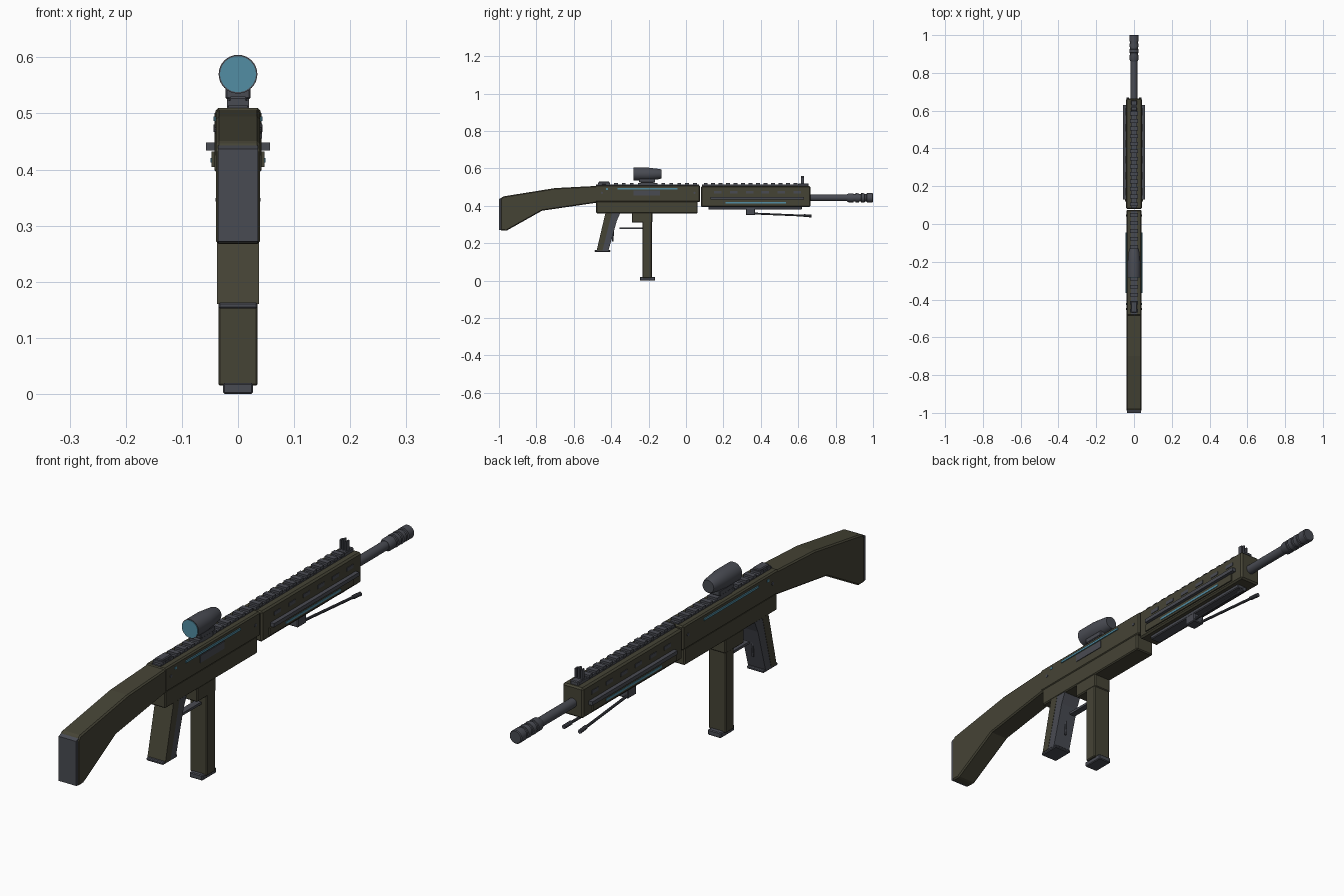
import bpy, bmesh, math
from mathutils import Vector, Matrix

if "Cube" in bpy.data.objects:
    bpy.data.objects.remove(bpy.data.objects["Cube"])


def material(name, rgb):
    m = bpy.data.materials.new(name)
    m.diffuse_color = (*rgb, 1)
    m.use_nodes = True
    m.node_tree.nodes["Principled BSDF"].inputs["Base Color"].default_value = m.diffuse_color
    return m


OLIVE = material("dark olive", (0.060, 0.057, 0.036))
GREY = material("gunmetal grey", (0.066, 0.070, 0.085))
CYAN = material("glow cyan", (0.085, 0.27, 0.37))


def finish(name, bm, mat, bevel=0, smooth=False):
    bmesh.ops.recalc_face_normals(bm, faces=bm.faces)
    me = bpy.data.meshes.new(name)
    bm.to_mesh(me)
    bm.free()
    ob = bpy.data.objects.new(name, me)
    bpy.context.collection.objects.link(ob)
    me.materials.append(mat)
    if bevel:
        b = ob.modifiers.new("bevel", 'BEVEL')
        b.width, b.segments, b.limit_method = bevel, 1, 'ANGLE'
    if smooth:
        bpy.context.view_layer.objects.active = ob
        ob.select_set(True)
        bpy.ops.object.shade_smooth_by_angle(angle=math.radians(35))
        ob.select_set(False)
    return ob


def box(name, x, y, z, mat, bevel=0):
    """Box from (min, max) ranges."""
    bm = bmesh.new()
    bmesh.ops.create_cube(bm, size=1)
    for v in bm.verts:
        v.co = [(r[0] + r[1]) / 2 + c * (r[1] - r[0]) for r, c in zip((x, y, z), v.co)]
    return finish(name, bm, mat, bevel)


def prism(name, pts, half, mat, bevel=0):
    """Side profile of (y, z) points extruded across x."""
    bm = bmesh.new()
    f = bm.faces.new([bm.verts.new((-half, y, z)) for y, z in pts])
    r = bmesh.ops.extrude_face_region(bm, geom=[f])
    bmesh.ops.translate(bm, vec=(2 * half, 0, 0),
                        verts=[g for g in r["geom"] if isinstance(g, bmesh.types.BMVert)])
    return finish(name, bm, mat, bevel)


def lathe(name, prof, z, mat, n=24):
    """Closed round body along y from (y, radius) points."""
    bm = bmesh.new()
    rings = [[bm.verts.new((r * math.cos(2 * math.pi * i / n), y, z + r * math.sin(2 * math.pi * i / n)))
              for i in range(n)] for y, r in prof]
    for a, b in zip(rings, rings[1:]):
        for i in range(n):
            bm.faces.new((a[i], a[(i + 1) % n], b[(i + 1) % n], b[i]))
    bm.faces.new(rings[0])
    bm.faces.new(rings[-1])
    return finish(name, bm, mat, 0, True)


def rod(name, a, b, r, mat, n=10):
    a, b = Vector(a), Vector(b)
    d = b - a
    bm = bmesh.new()
    bmesh.ops.create_cone(bm, cap_ends=True, segments=n, radius1=r, radius2=r, depth=d.length,
                          matrix=Matrix.Translation((a + b) / 2) @ d.to_track_quat('Z', 'Y').to_matrix().to_4x4())
    return finish(name, bm, mat, 0, True)


def sym(h):
    return (-h, h)


def side_range(s, a, b):
    return tuple(sorted((s * a, s * b)))


# Stock and butt pad
prism("stock", [(-0.992, 0.435), (-0.98, 0.45), (-0.70, 0.495), (-0.47, 0.507), (-0.47, 0.418),
                (-0.77, 0.374), (-0.96, 0.267), (-0.992, 0.268)], 0.039, OLIVE, 0.005)
prism("butt_pad", [(-1.0, 0.272), (-1.0, 0.437), (-0.985, 0.443), (-0.985, 0.269)], 0.036, GREY)

# Receiver
box("upper_receiver", sym(0.04), (-0.485, 0.075), (0.42, 0.51), OLIVE, 0.005)
box("lower_receiver", sym(0.038), (-0.48, 0.062), (0.36, 0.425), OLIVE, 0.004)
box("magazine_well", sym(0.036), (-0.29, -0.18), (0.31, 0.365), OLIVE, 0.004)
box("ejection_port", (0.035, 0.0425), (-0.28, -0.14), (0.455, 0.482), GREY)
for s in (-1, 1):
    box("receiver_light", side_range(s, 0.036, 0.044), (-0.365, -0.045), (0.487, 0.495), CYAN)
    box("selector_light", side_range(s, 0.036, 0.042), (-0.428, -0.418), (0.486, 0.495), CYAN)
    for y in (-0.45, 0.045):
        rod("receiver_pin", (s * 0.036, y, 0.47), (s * 0.042, y, 0.47), 0.006, GREY)

# Magazine
box("magazine", sym(0.035), (-0.232, -0.183), (0.015, 0.32), OLIVE, 0.003)
box("magazine_base", sym(0.027), (-0.247, -0.165), (0.0, 0.02), GREY, 0.003)

# Pistol grip: olive back, grey front
prism("grip_back", [(-0.43, 0.365), (-0.395, 0.365), (-0.447, 0.16), (-0.478, 0.16)], 0.037, OLIVE)
prism("grip_front", [(-0.395, 0.365), (-0.35, 0.365), (-0.37, 0.32), (-0.415, 0.16), (-0.447, 0.16)], 0.036, GREY)
box("grip_base", sym(0.035), (-0.488, -0.405), (0.152, 0.163), GREY, 0.003)
rod("trigger", (0, -0.392, 0.21), (0, -0.385, 0.33), 0.004, GREY, 6)
box("trigger_guard", sym(0.012), (-0.355, -0.23), (0.275, 0.284), GREY)

# Handguard with side rails, recessed lights and lower rail
box("handguard", sym(0.042), (0.08, 0.665), (0.393, 0.506), OLIVE, 0.006)
box("lower_rail", sym(0.022), (0.12, 0.62), (0.38, 0.396), GREY, 0.003)
for s in (-1, 1):
    box("side_panel", side_range(s, 0.04, 0.047), (0.12, 0.61), (0.405, 0.432), OLIVE)
    box("side_light", side_range(s, 0.044, 0.049), (0.21, 0.535), (0.413, 0.421), CYAN)
    box("side_rail", side_range(s, 0.04, 0.057), (0.13, 0.63), (0.434, 0.448), GREY)
    for i in range(6):
        y = 0.15 + i * 0.085
        box("vent", side_range(s, 0.04, 0.044), (y, y + 0.04), (0.467, 0.480), GREY)

# Top rails with teeth
for name, a, b in (("receiver_rail", -0.48, 0.07), ("handguard_rail", 0.085, 0.605)):
    box(name, sym(0.017), (a, b), (0.505, 0.515), GREY)
    n = int((b - a) / 0.04)
    for i in range(n):
        y = a + (b - a) * (i + 0.25) / n
        box("rail_tooth", sym(0.02), (y, y + 0.02), (0.512, 0.523), GREY)

# Sights
box("rear_sight", sym(0.016), (-0.468, -0.41), (0.515, 0.53), GREY, 0.003)
box("front_sight_base", sym(0.017), (0.6, 0.655), (0.503, 0.52), GREY, 0.003)
for x, top in ((-0.012, 0.555), (0, 0.56), (0.012, 0.555)):
    box("front_sight_post", (x - 0.003, x + 0.003), (0.615, 0.632), (0.515, top), GREY)

# Scope
lathe("scope", [(-0.28, 0.0345), (-0.205, 0.0345), (-0.14, 0.027), (-0.13, 0.023)], 0.57, GREY, 32)
lathe("scope_lens", [(-0.282, 0.032), (-0.278, 0.032)], 0.57, CYAN, 32)
box("scope_mount", sym(0.022), (-0.25, -0.165), (0.526, 0.545), GREY, 0.002)
box("scope_clamp", sym(0.02), (-0.24, -0.175), (0.51, 0.53), GREY)

# Barrel and muzzle brake
lathe("barrel", [(0.6, 0.0175), (0.88, 0.0175)], 0.443, GREY)
brake = [(0.86, 0.019), (0.87, 0.024)]
for y in (0.895, 0.925, 0.955):
    brake += [(y, 0.024), (y + 0.001, 0.020), (y + 0.011, 0.020), (y + 0.012, 0.025)]
lathe("muzzle_brake", brake + [(0.997, 0.025), (1.0, 0.022)], 0.443, GREY)

# Folded bipod
box("bipod_mount", sym(0.022), (0.32, 0.37), (0.35, 0.385), GREY, 0.003)
for s in (-1, 1):
    rod("bipod_leg", (s * 0.014, 0.34, 0.36), (s * 0.032, 0.65, 0.347), 0.005, GREY)
    rod("bipod_foot", (s * 0.0305, 0.63, 0.348), (s * 0.033, 0.67, 0.346), 0.0075, GREY)
